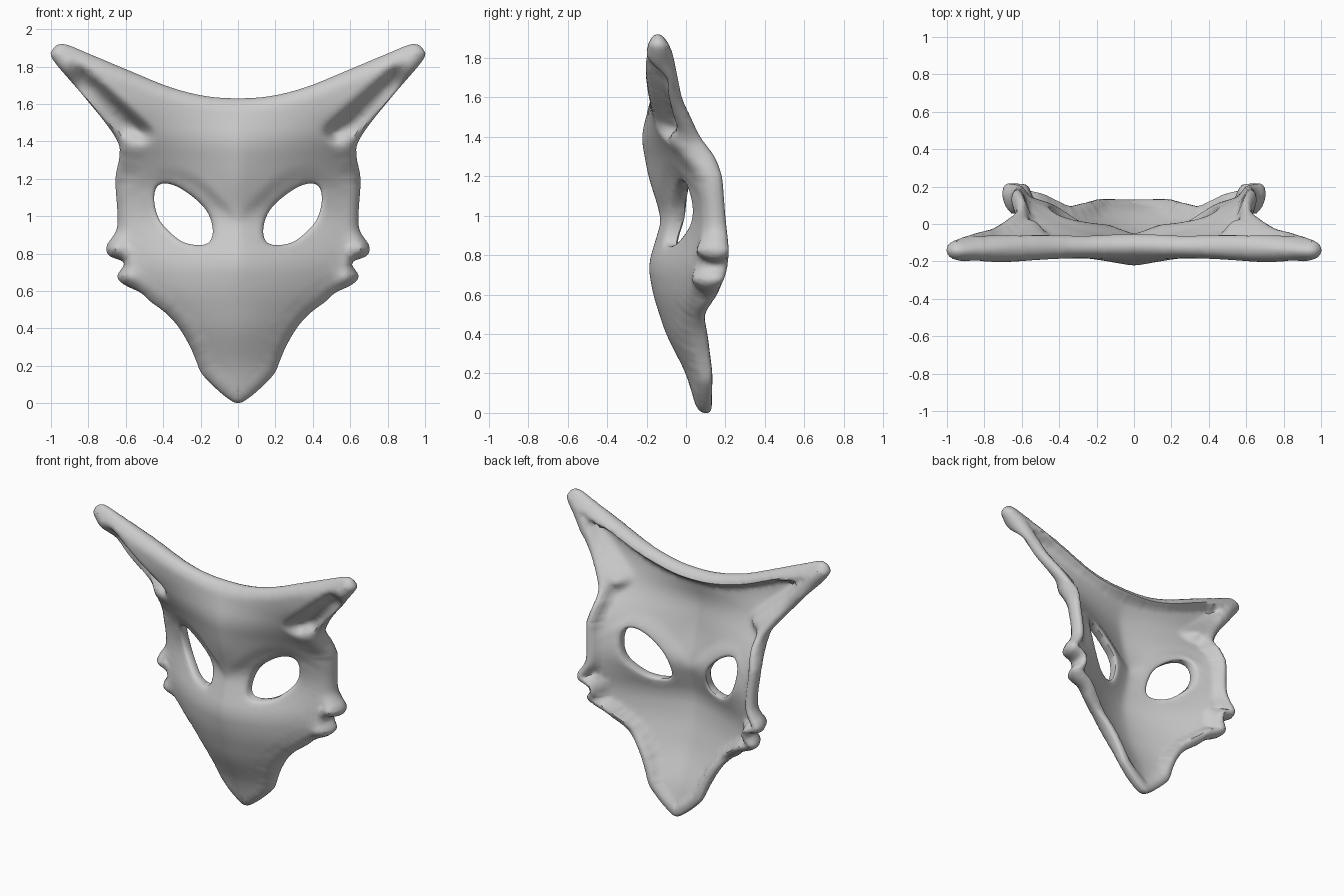
import bpy, bmesh, math
from mathutils import Vector, kdtree
from mathutils.geometry import delaunay_2d_cdt

cube = bpy.data.objects.get("Cube")
if cube:
    bpy.data.objects.remove(cube, do_unlink=True)

# Half outline in x, z: chin, cheek tufts, ear tip, top of forehead
OUTLINE = [(0, 0), (.06, .03), (.13, .09), (.195, .16), (.225, .23), (.26, .31),
           (.32, .41), (.39, .485), (.47, .545), (.52, .59), (.61, .635), (.645, .68),
           (.61, .75), (.69, .79), (.7, .845), (.645, .95), (.655, 1.19),
           (.635, 1.31), (.64, 1.39), (.71, 1.5), (.845, 1.665), (.985, 1.83),
           (.995, 1.885), (.935, 1.92), (.79, 1.865), (.575, 1.775), (.365, 1.69),
           (.175, 1.642), (0, 1.63)]
EYE = [(.135, .91), (.145, .98), (.18, 1.045), (.25, 1.11), (.33, 1.16), (.4, 1.175),
       (.44, 1.145), (.447, 1.07), (.42, .98), (.36, .91), (.29, .86), (.21, .845),
       (.155, .86)]

# Height profiles: centre line depth, side depth, back rim depth, half width, roundness
CENTRE = [(0, .06), (.2, 0), (.4, -.103), (.6, -.168), (.75, -.195), (1, -.13),
          (1.2, -.195), (1.4, -.23), (1.63, -.17), (1.9, -.17)]
SIDE = [(0, .06), (.2, .06), (.4, .01), (.6, .06), (.75, .09), (1, .1), (1.2, .08),
        (1.4, -.07), (1.6, -.2), (1.75, -.22), (1.9, -.19)]
RIM = [(0, .13), (.2, .135), (.4, .11), (.5, .09), (.6, .16), (.72, .21), (.82, .22),
       (1, .2), (1.2, .185), (1.3, .15), (1.4, .07), (1.6, -.02), (1.8, -.06), (1.92, -.1)]
WIDTH = [(0, .08), (.2, .22), (.4, .31), (.6, .53), (.75, .63), (1, .65), (1.35, .65),
         (1.6, .8), (1.9, 1)]
POWER = [(0, 1.7), (.5, 1.7), (.9, 1.25), (1.2, 1.2), (1.9, 1.1)]
BROW = [(0, 1), (.1, 1.1), (.2, 1.2), (.3, 1.25), (.4, 1.26), (.5, 1.2), (.65, 1.1)]


def linear(table, v):
    if v <= table[0][0]:
        return table[0][1]
    for (a, p), (b, q) in zip(table, table[1:]):
        if v <= b:
            return p + (q - p) * (v - a) / (b - a)
    return table[-1][1]


def lookup(table, v, soft=.05):
    """Profile value, averaged over a short span so that it has no creases."""
    return sum(linear(table, v + soft * k / 2) for k in range(-2, 3)) / 5


def smooth(a, b, v):
    t = min(max((v - a) / (b - a), 0), 1)
    return t * t * (3 - 2 * t)


def bump(x, z, cx, cz, size):
    return math.exp(-((x - cx) ** 2 + (z - cz) ** 2) / size ** 2)


def mirrored(points):
    return [(-x, z) for x, z in reversed(points)]


def closed_curve(points, step=.015):
    """Rounded closed curve through the points, at a near even spacing."""
    pts = [Vector(p) for p in points]
    n, out = len(pts), []
    for i in range(n):
        a, b, c, d = (pts[(i + k) % n] for k in (-1, 0, 1, 2))
        for j in range(20):
            t = j / 20
            p = .5 * (2 * b + (c - a) * t + (2 * a - 5 * b + 4 * c - d) * t ** 2
                      + (3 * b - a - 3 * c + d) * t ** 3)
            if not out or ((p - out[-1]).length >= step and (p - out[0]).length >= step * .6):
                out.append(p)
    return out


def inside(p, loop):
    hit = False
    for a, b in zip(loop, loop[1:] + loop[:1]):
        if (a.y > p.y) != (b.y > p.y):
            if p.x < a.x + (b.x - a.x) * (p.y - a.y) / (b.y - a.y):
                hit = not hit
    return hit


def distance_tree(points):
    tree = kdtree.KDTree(len(points))
    for i, p in enumerate(points):
        tree.insert((p.x, p.y, 0), i)
    tree.balance()
    return lambda p: tree.find((p.x, p.y, 0))[2]


rim_loop = closed_curve(OUTLINE + mirrored(OUTLINE[1:-1]))
eye_loops = [closed_curve(EYE), closed_curve(mirrored(EYE))]
rim_dist = distance_tree(rim_loop)
eye_dist = distance_tree(eye_loops[0] + eye_loops[1])


def on_mask(p):
    return inside(p, rim_loop) and not any(inside(p, e) for e in eye_loops)


def rounding(d, r):
    return 1 - math.sqrt(1 - max(1 - d / r, 0) ** 2)


def depths(p):
    """Front and back y of the mask at a point of its x, z plan."""
    x, z = abs(p.x), p.y
    t = min(x / lookup(WIDTH, z), 1.1)
    t = math.sqrt(t * t + .0005)
    centre, side = lookup(CENTRE, z), lookup(SIDE, z)
    base = centre + (side - centre) * t ** lookup(POWER, z)
    # eye sockets under the brow
    socket = math.exp(-((x - .29) / .26) ** 2 - ((z - 1.02) / .2) ** 2)
    base += .03 * socket * smooth(-.02, .06, lookup(BROW, x, .03) - z)
    # cheek tufts
    base -= .05 * (bump(x, z, .66, .825, .06) + bump(x, z, .6, .67, .06))
    # ear hollow: a groove along the ear with a lower outer edge
    across = (x - .7) * .68 - (z - 1.6) * .73
    along = (x - .7) * .73 + (z - 1.6) * .68
    dip = .11 * smooth(-.08, .0, across) * (1 - .5 * smooth(.025, .08, across))
    dip *= smooth(-.31, -.23, along) * (1 - smooth(.16, .31, along))
    dip *= smooth(1.34, 1.45, z)
    front = base + dip - .04 * bump(x, z, .56, 1.42, .04)
    # concave back with a raised rim, solid towards the ear tips
    d, e = rim_dist(p), eye_dist(p)
    rim = lookup(RIM, z, .03) - .035 * smooth(1.45, 1.6, z) * (1 - smooth(.2, .6, x))
    rim = max(rim, front + .05)
    ear = smooth(0, .2, along) * smooth(.5, .7, x)
    s = smooth(.04 + .035 * ear, .088 + .02 * ear, d)
    back = rim * (1 - s) + (base + .08 + .65 * dip) * s
    # rounded edges, broader on the ears, squarer at the back of the snout
    top = smooth(1.4, 1.7, z)
    front_k = .92 * rounding(d, .05 + .03 * top)
    back_k = .92 * rounding(d, .03 + .05 * top) * (.5 + .5 * smooth(.3, .9, z))
    eye_k = .3 * max(1 - e / .025, 0) ** 2
    middle = (front + back) / 2
    return (front + max(front_k, eye_k) * (middle - front),
            back + max(back_k, eye_k) * (middle - back))


# Plan points: boundary loops, rings that follow them, then an even grid
points, edges = [], []
for loop in [rim_loop] + eye_loops:
    start, n = len(points), len(loop)
    points += loop
    edges += [(start + i, start + (i + 1) % n) for i in range(n)]
for loop, rings, dist in [(rim_loop, (.005, .016, .032, .048, .066, .086), rim_dist)] + [
        (e, (.008, .02), eye_dist) for e in eye_loops]:
    n = len(loop)
    for i, p in enumerate(loop):
        along = (loop[(i + 1) % n] - loop[i - 1]).normalized()
        for w in rings:
            q = p + Vector((-along.y, along.x)) * w
            if dist(q) > .93 * w and on_mask(q):
                points.append(q)
STEP = .02
for i in range(-50, 51):
    for j in range(100):
        p = Vector((i * STEP, j * STEP))
        if rim_dist(p) > .098 and eye_dist(p) > .032 and on_mask(p):
            points.append(p)

plan, _, tris, *_ = delaunay_2d_cdt(points, edges, [], 0, 1e-5)
tris = [t for t in tris if on_mask(sum((plan[i] for i in t), Vector((0, 0))) / 3)]

# Mask shell: front sheet, back sheet and the walls that join them
bm = bmesh.new()
layers = [depths(p) for p in plan]
front = [bm.verts.new((p.x, y[0], p.y)) for p, y in zip(plan, layers)]
back = [bm.verts.new((p.x, y[1], p.y)) for p, y in zip(plan, layers)]
bm.verts.index_update()
for t in tris:
    bm.faces.new([front[i] for i in t])
border = [[v.index for v in e.verts] for e in bm.edges if len(e.link_faces) == 1]
for t in tris:
    bm.faces.new([back[i] for i in reversed(t)])
for a, b in border:
    bm.faces.new((front[a], front[b], back[b], back[a]))
bmesh.ops.delete(bm, geom=[v for v in bm.verts if not v.link_faces], context='VERTS')
bmesh.ops.smooth_vert(bm, verts=bm.verts, factor=.4, use_axis_y=True)
bmesh.ops.recalc_face_normals(bm, faces=bm.faces)
mesh = bpy.data.meshes.new("mask")
bm.to_mesh(mesh)
bm.free()
mask = bpy.data.objects.new("mask", mesh)
bpy.context.collection.objects.link(mask)

# Plain grey clay
grey = bpy.data.materials.new("light grey")
grey.use_nodes = True
colour = (.6, .6, .6, 1)
grey.diffuse_color = colour
grey.node_tree.nodes["Principled BSDF"].inputs["Base Color"].default_value = colour
mesh.materials.append(grey)

bpy.ops.object.select_all(action='DESELECT')
mask.select_set(True)
bpy.context.view_layer.objects.active = mask
bpy.ops.object.shade_smooth_by_angle(angle=math.radians(50))
